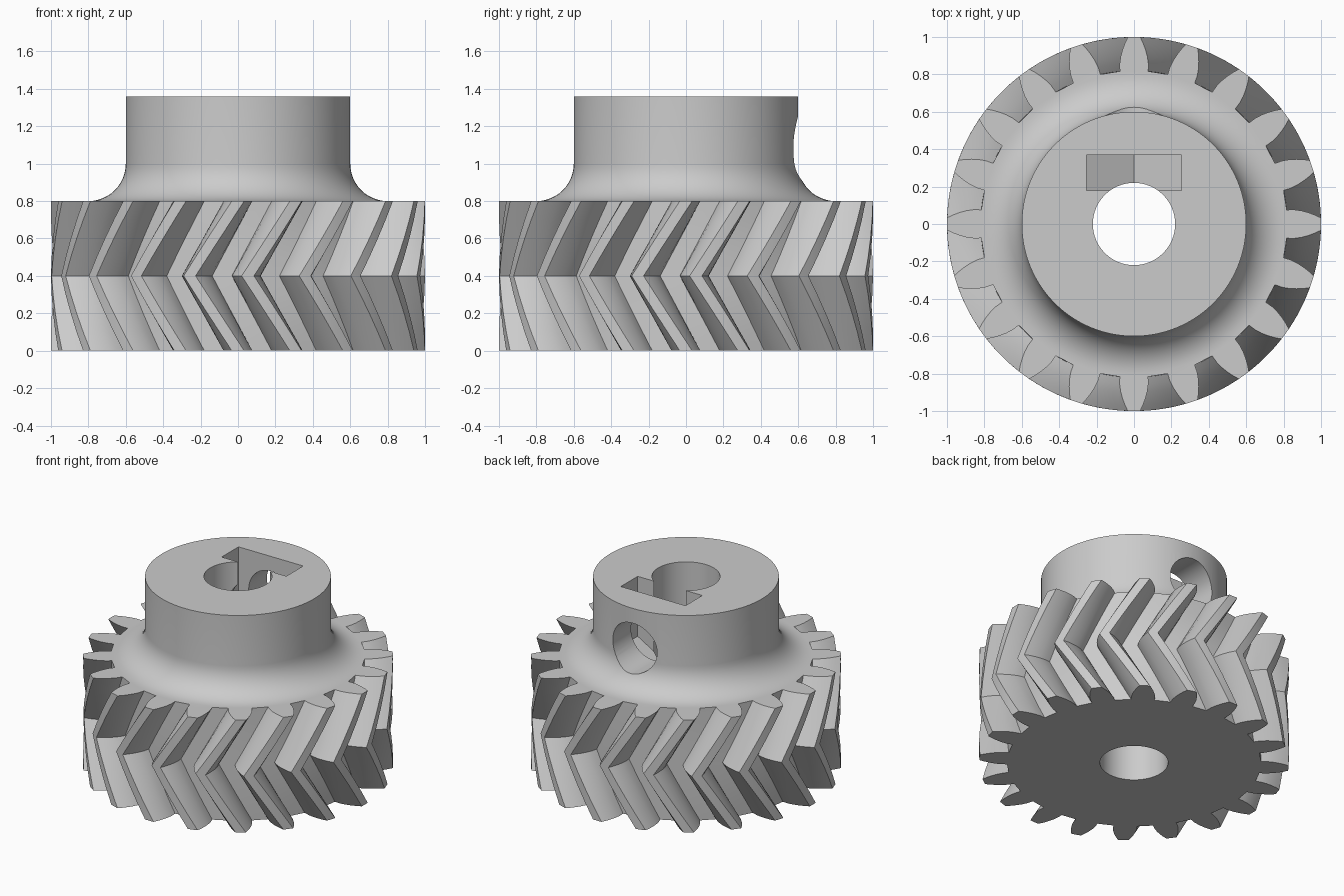
import bpy
import bmesh
from math import sin, cos, pi, radians
from mathutils import Matrix

if "Cube" in bpy.data.objects:
    bpy.data.objects.remove(bpy.data.objects["Cube"])

TEETH, TWIST, SLICES = 20, radians(15), 4
GEAR_H, HUB_H, HUB_R, ROOT_R = 0.8, 1.36, 0.6, 0.82
FILLET, BORE_R = 0.2, 0.22
SCREW_Z, SCREW_R, NUT_W = 1.08, 0.175, 0.255

grey = bpy.data.materials.new("plain grey")
grey.use_nodes = True
colour = (0.6, 0.6, 0.6, 1)
grey.diffuse_color = colour
grey.node_tree.nodes["Principled BSDF"].inputs["Base Color"].default_value = colour


def finish(bm, name):
    bmesh.ops.recalc_face_normals(bm, faces=bm.faces)
    mesh = bpy.data.meshes.new(name)
    bm.to_mesh(mesh)
    bm.free()
    mesh.materials.append(grey)
    obj = bpy.data.objects.new(name, mesh)
    bpy.context.collection.objects.link(obj)
    return obj


def loft(name, rings):
    """Join equal closed rings of points and cap both ends."""
    bm = bmesh.new()
    loops = [[bm.verts.new(p) for p in ring] for ring in rings]
    n = len(loops[0])
    for a, b in zip(loops, loops[1:]):
        for i in range(n):
            j = (i + 1) % n
            bm.faces.new((a[i], a[j], b[j], b[i]))
    bm.faces.new(loops[0][::-1])
    bm.faces.new(loops[-1])
    return finish(bm, name)


def circle(r, z, n=128):
    return [(r * cos(2 * pi * i / n), r * sin(2 * pi * i / n), z) for i in range(n)]


def combine(target, other, operation):
    other.hide_render = True
    mod = target.modifiers.new(operation, "BOOLEAN")
    mod.operation, mod.solver, mod.object = operation, "EXACT", other
    bpy.ops.object.select_all(action="DESELECT")
    bpy.context.view_layer.objects.active = target
    target.select_set(True)
    bpy.ops.object.modifier_apply(modifier=mod.name)
    bpy.data.objects.remove(other)


# Tooth flank: radius and half width, from root to tip
flank = [(ROOT_R, 0.076), (0.86, 0.077), (0.9, 0.071), (0.935, 0.061),
         (0.97, 0.048), (1.0, 0.033)]
side = [(r, w / r) for r, w in flank]
tooth = [(r, -a) for r, a in side] + [(1.0, 0)] + [(r, a) for r, a in reversed(side)]


def gear_ring(z):
    # The twist grows to the middle height and returns, giving chevron teeth
    turn = -TWIST * (1 - abs(2 * z / GEAR_H - 1))
    return [(r * cos(a + turn + 2 * pi * k / TEETH),
             r * sin(a + turn + 2 * pi * k / TEETH), z)
            for k in range(TEETH) for r, a in tooth]


gear = loft("herringbone_gear",
            [gear_ring(GEAR_H * i / (2 * SLICES)) for i in range(2 * SLICES + 1)])

# Hub with a concave fillet at its foot
outer = HUB_R + FILLET
foot = [(outer - FILLET * sin(t), GEAR_H + FILLET * (1 - cos(t)))
        for t in (pi / 2 * i / 12 for i in range(13))]
profile = [(outer, GEAR_H / 2 + 0.1)] + foot + [(HUB_R, HUB_H)]
hub = loft("hub", [circle(r, z) for r, z in profile])
combine(gear, hub, "UNION")

# Shaft bore
bore = loft("bore_cutter", [circle(BORE_R, -0.2, 64), circle(BORE_R, HUB_H + 0.2, 64)])
combine(gear, bore, "DIFFERENCE")

# Nut slot, open at the top with a pointed floor
tip = NUT_W / cos(pi / 6)
outline = [(0, SCREW_Z - tip), (NUT_W, SCREW_Z - tip / 2),
           (NUT_W, HUB_H + 0.2), (-NUT_W, HUB_H + 0.2), (-NUT_W, SCREW_Z - tip / 2)]
slot = loft("nut_slot_cutter", [[(x, y, z) for x, z in outline] for y in (0.18, 0.37)])
combine(gear, slot, "DIFFERENCE")

# Set screw hole from the back into the bore
screw = loft("screw_hole_cutter", [circle(SCREW_R, 0, 48), circle(SCREW_R, 0.9, 48)])
screw.data.transform(Matrix.Translation((0, 0, SCREW_Z)) @ Matrix.Rotation(-pi / 2, 4, "X"))
combine(gear, screw, "DIFFERENCE")

bpy.ops.object.shade_smooth_by_angle(angle=radians(25))
